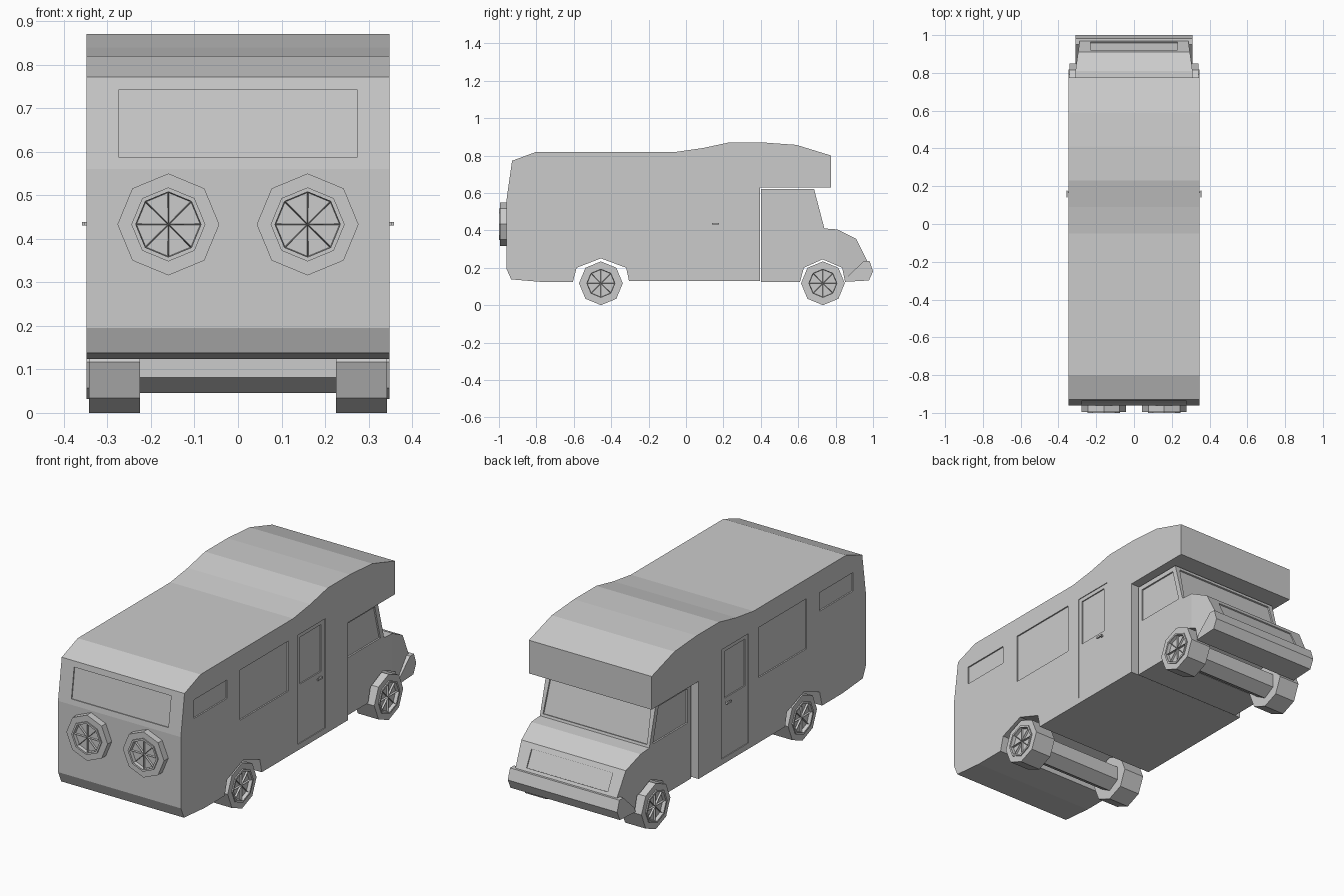
import bpy, bmesh, math
from mathutils import Vector, Matrix

if "Cube" in bpy.data.objects:
    bpy.data.objects.remove(bpy.data.objects["Cube"])

HW = 0.348    # half width of the living body
CW = 0.31     # half width of the cab
R = 0.117     # tyre radius


def finish(bm, name):
    bmesh.ops.recalc_face_normals(bm, faces=bm.faces)
    me = bpy.data.meshes.new(name)
    bm.to_mesh(me)
    bm.free()
    ob = bpy.data.objects.new(name, me)
    bpy.context.collection.objects.link(ob)
    return ob


def prism_bm(pts, vec):
    bm = bmesh.new()
    face = bm.faces.new([bm.verts.new(p) for p in pts])
    ext = bmesh.ops.extrude_face_region(bm, geom=[face], use_keep_orig=True)
    bmesh.ops.translate(bm, vec=vec, verts=[v for v in ext["geom"] if isinstance(v, bmesh.types.BMVert)])
    return bm


def profile_bm(yz, hw):
    return prism_bm([(-hw, y, z) for y, z in yz], (2 * hw, 0, 0))


def cut(ob, pts, vec):
    """Recess a panel by subtracting a prism, then drop the cutter."""
    cutter = finish(prism_bm(pts, vec), "panel_cutter")
    cutter.hide_render = True
    m = ob.modifiers.new("recess", 'BOOLEAN')
    m.operation, m.solver, m.object = 'DIFFERENCE', 'EXACT', cutter
    bpy.context.view_layer.objects.active = ob
    bpy.ops.object.modifier_apply(modifier=m.name)
    bpy.data.objects.remove(cutter)


def cut_sides(ob, hw, yz, depth):
    for s in (-1, 1):
        cut(ob, [(s * (hw - depth), y, z) for y, z in yz], (s * 0.05, 0, 0))


def cut_slope(ob, a, b, t0, t1, hx0, hx1, depth):
    """Recess a panel in the sloped face running from a to b in the yz plane."""
    a, b = Vector((0, *a)), Vector((0, *b))
    d = b - a
    n = Vector((0, d.z, -d.y)).normalized()
    if n.y * (a.y + b.y) < 0:
        n = -n
    p, q = a + d * t0 - n * depth, a + d * t1 - n * depth
    pts = [p + Vector((-hx0, 0, 0)), p + Vector((hx0, 0, 0)),
           q + Vector((hx1, 0, 0)), q + Vector((-hx1, 0, 0))]
    cut(ob, pts, n * 0.03)


def rect(y0, y1, z0, z1):
    return [(y0, z0), (y1, z0), (y1, z1), (y0, z1)]


# Living body with roof hump and overhang above the cab
body = finish(profile_bm([
    (-0.96, 0.195), (-0.935, 0.138), (-0.77, 0.124), (-0.605, 0.124), (-0.585, 0.20),
    (-0.455, 0.25), (-0.32, 0.20), (-0.305, 0.13), (0.395, 0.13), (0.395, 0.63),
    (0.775, 0.63), (0.775, 0.80), (0.59, 0.857), (0.41, 0.87), (0.23, 0.87),
    (0.09, 0.84), (-0.05, 0.82), (-0.80, 0.82), (-0.93, 0.772), (-0.96, 0.56)], HW), "living_body")

# Side windows, doors and rear window
cut_sides(body, HW, rect(-0.855, -0.585, 0.615, 0.71), 0.007)
cut_sides(body, HW, rect(-0.48, -0.09, 0.463, 0.72), 0.007)
cut_sides(body, HW, rect(-0.01, 0.21, 0.16, 0.72), 0.004)
cut_sides(body, HW, rect(0.012, 0.18, 0.46, 0.70), 0.01)
cut_slope(body, (-0.96, 0.56), (-0.93, 0.772), 0.13, 0.86, 0.275, 0.275, 0.006)

# Cab with a nose that narrows towards the front
bm = profile_bm([
    (0.402, 0.125), (0.402, 0.62), (0.685, 0.62), (0.74, 0.41), (0.81, 0.405),
    (0.91, 0.355), (0.97, 0.235), (0.97, 0.14), (0.85, 0.125), (0.835, 0.20),
    (0.73, 0.245), (0.63, 0.20), (0.61, 0.125)], CW)
bmesh.ops.bisect_plane(bm, geom=bm.verts[:] + bm.edges[:] + bm.faces[:],
                       plane_co=(0, 0.81, 0), plane_no=(0, 1, 0))
for v in bm.verts:
    if v.co.y > 0.81:
        v.co.x -= math.copysign((v.co.y - 0.81) * 0.14, v.co.x)
cab = finish(bm, "cab")
cut_sides(cab, CW, [(0.43, 0.42), (0.71, 0.42), (0.665, 0.595), (0.43, 0.595)], 0.008)
cut_slope(cab, (0.74, 0.41), (0.685, 0.62), 0.06, 0.92, 0.295, 0.285, 0.008)
cut_slope(cab, (0.91, 0.355), (0.97, 0.235), 0.2, 0.88, 0.23, 0.23, 0.006)

# Front bumper
finish(profile_bm([(0.95, 0.235), (0.982, 0.235), (1.0, 0.18), (0.978, 0.132),
                   (0.85, 0.125), (0.86, 0.15)], CW), "front_bumper")


def wheel(name, loc, width, angle):
    """Eight-sided tyre along local +x with a raised rim and sunken spoke gaps."""
    bm = bmesh.new()
    rings = []
    for a, r in [(0, R), (width, R), (width, 0.085), (width + 0.006, 0.085),
                 (width + 0.006, 0.075), (width - 0.002, 0.075)]:
        rings.append([bm.verts.new((a, r * math.sin(k * math.pi / 4), r * math.cos(k * math.pi / 4)))
                      for k in range(8)])
    bm.faces.new(rings[0])
    for p, q in zip(rings, rings[1:]):
        for k in range(8):
            bm.faces.new((p[k], p[k - 1], q[k - 1], q[k]))
    hub = bm.verts.new((width - 0.002, 0, 0))
    fan = [bm.faces.new((rings[-1][k], rings[-1][k - 1], hub)) for k in range(8)]
    bmesh.ops.recalc_face_normals(bm, faces=bm.faces)
    bmesh.ops.inset_individual(bm, faces=fan, thickness=0.003, depth=-0.01)
    bm.transform(Matrix.Translation(loc) @ Matrix.Rotation(angle, 4, 'Z'))
    finish(bm, name)


# Road wheels and hexagonal axles
for label, y in (("rear", -0.455), ("front", 0.732)):
    wheel(label + "_wheel_right", (0.225, y, R), 0.117, 0)
    wheel(label + "_wheel_left", (-0.225, y, R), 0.117, math.pi)
    hexagon = [(-0.23, y + 0.071 * math.sin(k * math.pi / 3), R + 0.071 * math.cos(k * math.pi / 3))
               for k in range(6)]
    finish(prism_bm(hexagon, (0.46, 0, 0)), label + "_axle")

# Spare wheels on the tail
for label, x in (("left", -0.16), ("right", 0.16)):
    wheel("spare_wheel_" + label, (x, -0.95, 0.433), 0.044, -math.pi / 2)

# Door handles: stem and lever on each side
for s, label in ((-1, "left"), (1, "right")):
    for part, y0, y1, x0, x1 in (("stem", 0.163, 0.173, 0.34, 0.353), ("lever", 0.14, 0.177, 0.351, 0.358)):
        pts = [(s * x0, y, z) for y, z in rect(y0, y1, 0.43, 0.439)]
        finish(prism_bm(pts, (s * (x1 - x0), 0, 0)), f"door_handle_{part}_{label}")
